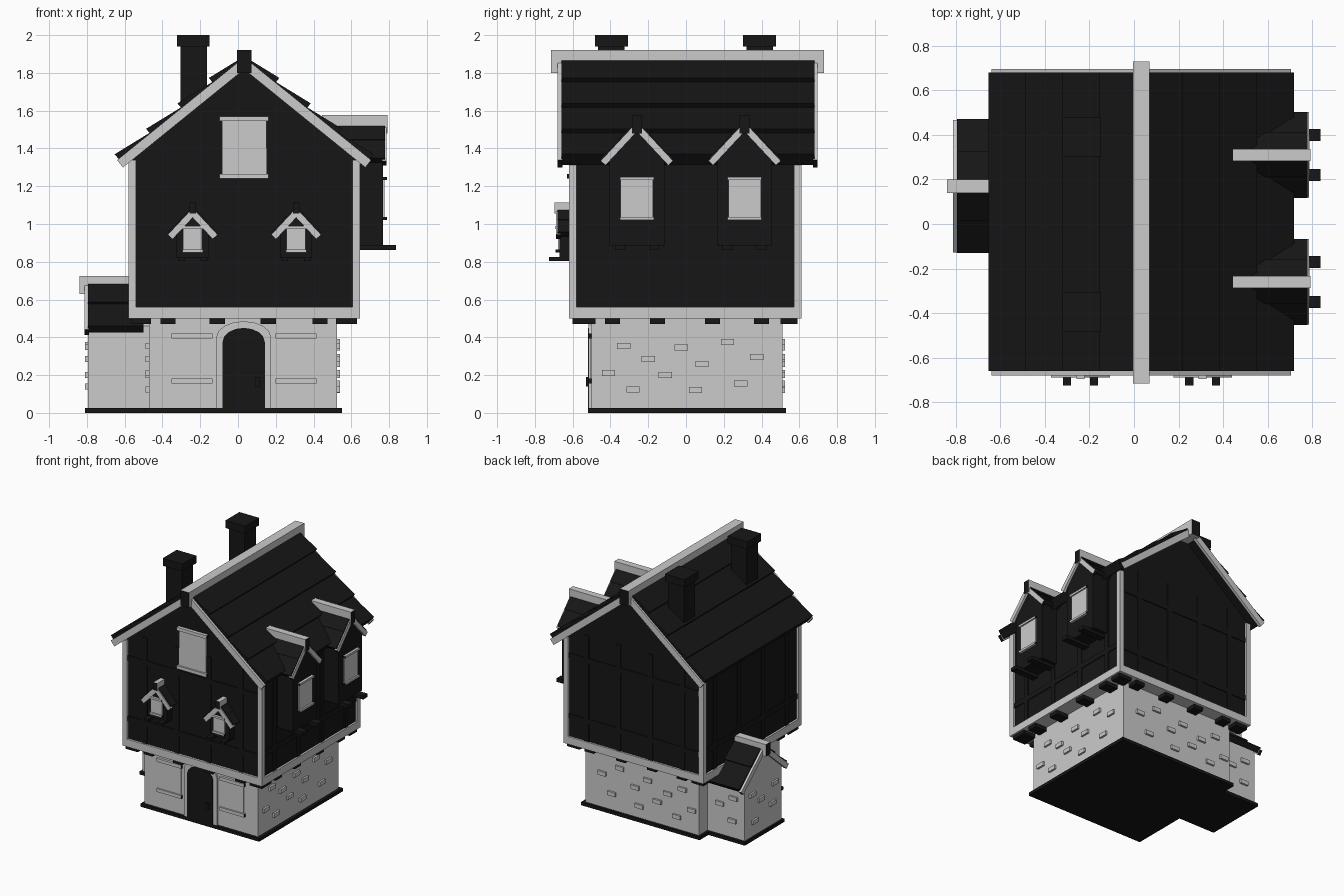
import bpy, bmesh, math
from mathutils import Vector

if "Cube" in bpy.data.objects:
    bpy.data.objects.remove(bpy.data.objects["Cube"])


def mat(name, v):
    m = bpy.data.materials.new(name)
    m.diffuse_color = (v, v, v, 1)
    m.use_nodes = True
    m.node_tree.nodes["Principled BSDF"].inputs["Base Color"].default_value = m.diffuse_color
    return m


GREY, DARK = mat("grey", 0.8), mat("dark", 0.008)


# profile planes: FRONT draws in x,z and extrudes along y; SIDE draws in y,z and extrudes along x
def FRONT(a, z, d): return Vector((a, d, z))
def SIDE(a, z, d): return Vector((d, a, z))


def prism(name, place, pts, d0, d1, dark=()):
    """Extruded profile. dark = 'all' or face numbers (0,1 caps; 2+i profile edge i)."""
    bm = bmesh.new()
    r0 = [bm.verts.new(place(a, z, d0)) for a, z in pts]
    r1 = [bm.verts.new(place(a, z, d1)) for a, z in pts]
    n = len(pts)
    faces = [bm.faces.new(r0), bm.faces.new(r1[::-1])]
    for i in range(n):
        j = (i + 1) % n
        faces.append(bm.faces.new((r0[i], r1[i], r1[j], r0[j])))
    for i, f in enumerate(faces):
        f.material_index = int(dark == 'all' or i in dark)
    bmesh.ops.recalc_face_normals(bm, faces=bm.faces[:])
    me = bpy.data.meshes.new(name)
    bm.to_mesh(me)
    bm.free()
    me.materials.append(GREY)
    me.materials.append(DARK)
    ob = bpy.data.objects.new(name, me)
    bpy.context.collection.objects.link(ob)
    return ob


def rect(a0, a1, z0, z1):
    return [(a0, z0), (a1, z0), (a1, z1), (a0, z1)]


def box(name, x0, x1, y0, y1, z0, z1, dark=()):
    return prism(name, FRONT, rect(x0, x1, z0, z1), y0, y1, dark)


def gable_roof(name, place, c, top, run, deg, d0, d1, ends, ridge, rows=1, step=0.0, thick=0.04, board=0.05):
    """Two tiled slopes, barge boards at the listed ends, ridge beam (half width, z0, z1, d0, d1)."""
    t = math.radians(deg)
    length = run / math.cos(t)
    for s, side in ((-1, "left"), (1, "right")):
        def at(u, v):
            return (c + s * (u * math.cos(t) + v * math.sin(t)), top - u * math.sin(t) + v * math.cos(t))
        saw = []
        for i in range(rows):
            saw += [(length * i / rows, 0.004), (length * (i + 1) / rows, 0.004 + step)]
        prof = [(thick * math.tan(t), -thick), (length, -thick)] + saw[::-1]
        prism(f"{name}_tiles_{side}", place, [at(*p) for p in prof], d0, d1, 'all')
        u0 = ridge[0] * 0.8 / math.cos(t)
        for k, (e0, e1) in enumerate(ends):
            b = [(u0, -board), (length + 0.01, -board), (length + 0.01, 0), (u0, 0)]
            prism(f"{name}_barge_board_{side}_{k}", place, [at(*p) for p in b], e0, e1, (3, 5))
    h, z0, z1, r0, r1 = ridge
    prism(f"{name}_ridge_beam", place, rect(c - h, c + h, z0, z1), r0, r1, (0, 1))


def window(name, place, c, w, z0, z1, d0, d1, lip, bar):
    """Pane with lintel and sill; d1 is the outer face."""
    out = d1 + math.copysign(0.012, d1)
    prism(name + "_pane", place, rect(c - w, c + w, z0, z1), d0, d1)
    for n, za in (("sill", z0), ("lintel", z1 - bar)):
        prism(f"{name}_{n}", place, rect(c - w - lip, c + w + lip, za, za + bar), d0, out, (3, 5))


def dormer(name, place, c, half, run, z0, ze, top, wall, face, inner, ridge, win, bracket):
    """Projecting gabled bay on brackets."""
    s = math.copysign(1, face)
    peak = top - 0.05
    prism(name + "_body", place, [(c - half, z0), (c + half, z0), (c + half, ze), (c, peak), (c - half, ze)],
          inner, face, 'all')
    gable_roof(name, place, c, top, run, 47, inner, face + s * 0.01,
               [(face - s * 0.005, face + s * 0.018)], ridge, rows=2, step=0.006, thick=0.025, board=0.035)
    w, wz0, wz1 = win
    window(name + "_window", place, c, w, wz0, wz1, face - s * 0.01, face + s * 0.008, 0.004, 0.016)
    off, bw, bz0, bz1, tip = bracket
    for k in (-1, 1):
        prism(f"{name}_bracket_{k}", place, rect(c + k * off - bw, c + k * off + bw, bz0, bz1), wall, tip, 'all')


# plinth and stone ground floor
box("plinth", -0.49, 0.55, -0.52, 0.53, 0, 0.025, 'all')
box("annex_plinth", -0.81, -0.47, -0.075, 0.42, 0, 0.025, 'all')
box("ground_floor", -0.47, 0.525, -0.50, 0.51, 0.01, 0.51)
prism("annex_wall", SIDE, [(-0.06, 0.01), (0.40, 0.01), (0.40, 0.46), (0.17, 0.66), (-0.06, 0.46)], -0.795, -0.46)

# raised stones on the walls
STONES = [(-0.33, 0.355), (-0.2, 0.285), (-0.41, 0.21), (-0.28, 0.125), (-0.11, 0.2), (-0.025, 0.345),
          (0.05, 0.12), (0.085, 0.26), (0.22, 0.375), (0.29, 0.155), (0.375, 0.295)]
for i, (a, z) in enumerate(STONES):
    r = rect(a - 0.035, a + 0.035, z - 0.016, z + 0.016)
    prism(f"stone_right_{i}", SIDE, r, 0.51, 0.54)
    prism(f"stone_back_{i}", FRONT, r, 0.50, 0.525)
    if a < -0.1:
        prism(f"stone_left_{i}", SIDE, r, -0.49, -0.46)
for i, (a, z) in enumerate([(0.03, 0.35), (0.20, 0.285), (0.31, 0.36), (0.06, 0.2), (0.28, 0.14)]):
    prism(f"annex_stone_{i}", SIDE, rect(a - 0.035, a + 0.035, z - 0.016, z + 0.016), -0.81, -0.78)
for i, (a, z) in enumerate([(-0.7, 0.34), (-0.58, 0.27), (-0.69, 0.16)]):
    box(f"annex_back_stone_{i}", a - 0.035, a + 0.035, 0.39, 0.415, z - 0.016, z + 0.016)

# arched door with its surround
def arch(c, w, z0, zs, zt):
    n = 8
    return [(c - w, z0), (c + w, z0)] + [(c + w * math.cos(math.pi * i / n), zs + (zt - zs) * math.sin(math.pi * i / n))
                                         for i in range(n + 1)]


prism("door_surround", FRONT, arch(0.03, 0.145, 0.02, 0.40, 0.485), -0.515, -0.48)
prism("door", FRONT, arch(0.03, 0.112, 0.02, 0.375, 0.45), -0.52, -0.48, 'all')
box("door_handle", 0.09, 0.115, -0.53, -0.51, 0.14, 0.19, 'all')

# ground floor and gable windows
for n, c in (("left", -0.243), ("right", 0.307)):
    window("ground_window_" + n, FRONT, c, 0.097, 0.155, 0.42, -0.49, -0.507, 0.011, 0.026)
window("gable_window", FRONT, 0.032, 0.118, 1.24, 1.57, -0.59, -0.617, 0.012, 0.026)

# joist ends under the overhang
for i, x in enumerate((-0.37, -0.11, 0.16, 0.435)):
    for n, y0, y1 in (("front", -0.60, -0.48), ("back", 0.49, 0.59)):
        box(f"joist_{n}_{i}", x - 0.04, x + 0.04, y0, y1, 0.47, 0.505, 'all')
for i, y in enumerate((-0.39, -0.15, 0.14, 0.40)):
    box(f"joist_right_{i}", 0.51, 0.63, y - 0.04, y + 0.04, 0.47, 0.505, 'all')
    box(f"joist_left_{i}", -0.565, -0.46, y - 0.04, y + 0.04, 0.47, 0.505, 'all')
for x0, x1 in ((-0.565, -0.46), (0.52, 0.63)):
    for y0, y1 in ((-0.60, -0.48), (0.50, 0.59)):
        box("corner_joist", x0, x1, y0, y1, 0.47, 0.505, 'all')

# upper storey, base frame and corner posts
prism("upper_storey", FRONT, [(-0.565, 0.55), (0.63, 0.55), (0.63, 1.35), (0.0325, 1.83), (-0.565, 1.35)],
      -0.603, 0.597, 'all')
box("base_frame", -0.58, 0.645, -0.62, 0.612, 0.5, 0.56)
for x in (-0.58, 0.605):
    for y in (-0.62, 0.572):
        box("corner_post", x, x + 0.04, y, y + 0.04, 0.56, 1.34)

# dark timbers on the walls
for y0, y1 in ((-0.61, -0.59), (0.58, 0.604)):
    for x in (-0.39, -0.11, 0.17, 0.45):
        box("wall_stud", x - 0.02, x + 0.02, y0, y1, 0.56, 1.4, 'all')
    for z in (0.72, 1.2):
        box("wall_rail", -0.54, 0.605, y0, y1, z - 0.02, z + 0.02, 'all')
for x0, x1 in ((-0.572, -0.55), (0.61, 0.637)):
    for y in (-0.45, -0.15, 0.15, 0.45):
        box("side_stud", x0, x1, y - 0.02, y + 0.02, 0.56, 1.33, 'all')
    box("side_rail", x0, x1, -0.58, 0.572, 0.72, 0.76, 'all')

# main roof and annex roof
gable_roof("main_roof", FRONT, 0.0325, 1.883, 0.665, 39, -0.66, 0.68,
           [(-0.68, -0.655), (0.672, 0.695)], (0.038, 1.80, 1.92, -0.715, 0.73), rows=4, step=0.028)
gable_roof("annex_roof", SIDE, 0.17, 0.70, 0.29, 41, -0.795, -0.50,
           [(-0.812, -0.788)], (0.03, 0.63, 0.725, -0.84, -0.50), rows=2, step=0.012, thick=0.03, board=0.04)

# side dormers and small front oriels
for n, c in (("front", -0.26), ("back", 0.31)):
    dormer("dormer_" + n, SIDE, c, 0.145, 0.185, 0.885, 1.34, 1.54, 0.6, 0.768, 0.5,
           (0.027, 1.48, 1.577, 0.445, 0.792), (0.086, 1.02, 1.25), (0.09, 0.027, 0.862, 0.89, 0.836))
for n, c in (("left", -0.24), ("right", 0.308)):
    dormer("oriel_" + n, FRONT, c, 0.085, 0.125, 0.82, 0.96, 1.085, -0.59, -0.67, -0.59,
           (0.018, 1.055, 1.115, -0.59, -0.695), (0.05, 0.85, 0.99), (0.06, 0.018, 0.803, 0.825, -0.725))

# chimneys
for n, y in (("front", -0.395), ("back", 0.39)):
    box("chimney_shaft_" + n, -0.305, -0.165, y - 0.07, y + 0.07, 1.58, 1.95, 'all')
    box("chimney_cap_" + n, -0.322, -0.15, y - 0.087, y + 0.087, 1.94, 2.0, 'all')
